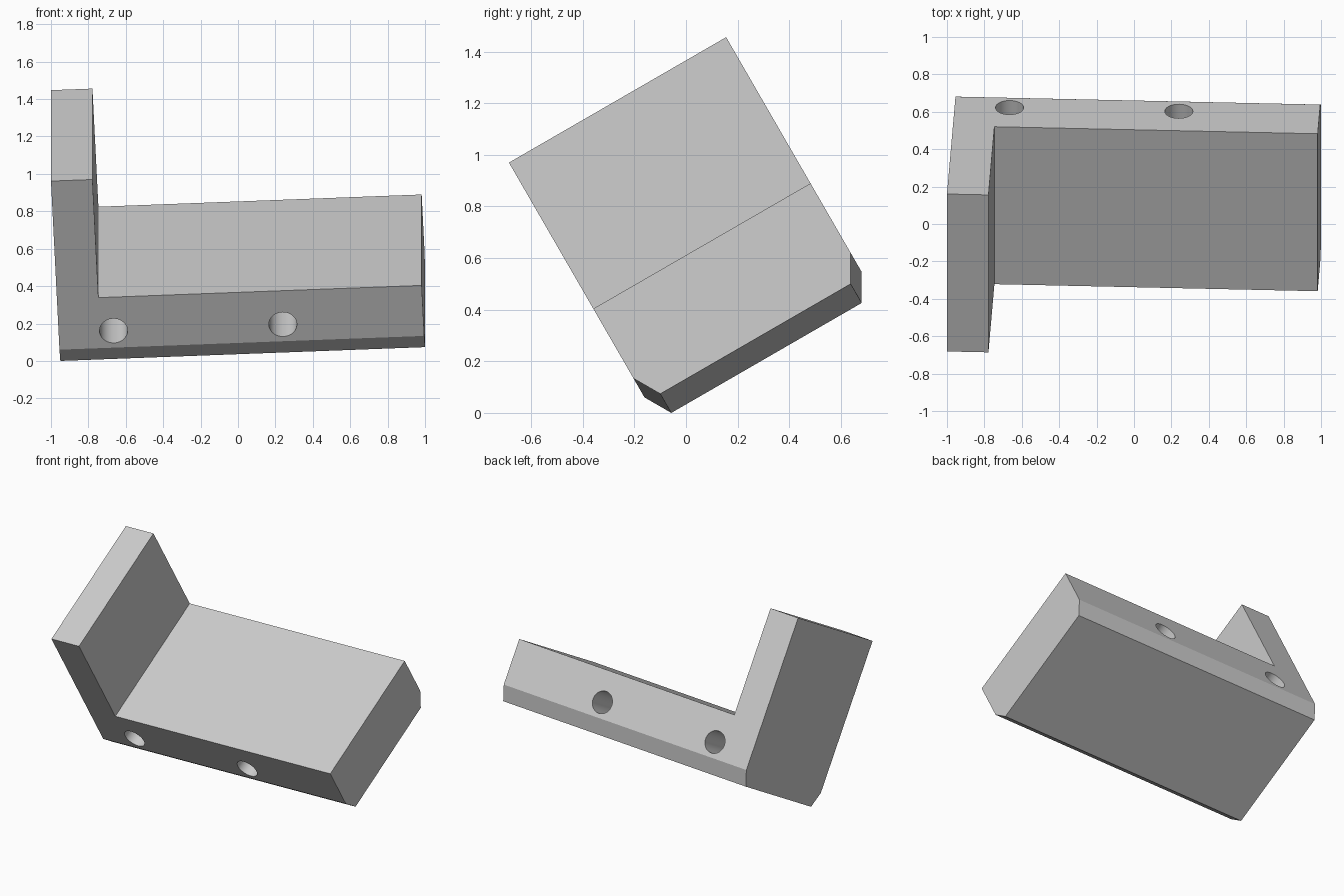
import bpy, bmesh
from math import radians, pi
from mathutils import Matrix, Vector

if "Cube" in bpy.data.objects:
    bpy.data.objects.remove(bpy.data.objects["Cube"], do_unlink=True)

LENGTH, DEPTH, HEIGHT = 1.952, 0.972, 1.146
BASE, WALL = 0.416, 0.222
CHAMFER_H, CHAMFER_W = 0.104, 0.06
HOLE_R = 0.075

grey = bpy.data.materials.new("light grey")
grey.use_nodes = True
colour = (0.6, 0.6, 0.6, 1)
grey.diffuse_color = colour
grey.node_tree.nodes["Principled BSDF"].inputs["Base Color"].default_value = colour

# Tilt of the whole bracket
tilt = (Matrix.Translation((-0.95, 0.312, 0.213))
        @ Matrix.Rotation(radians(30), 4, 'X')
        @ Matrix.Rotation(radians(-2.5), 4, 'Y'))


def add_object(name, bm):
    bmesh.ops.recalc_face_normals(bm, faces=bm.faces)
    mesh = bpy.data.meshes.new(name)
    bm.to_mesh(mesh)
    bm.free()
    mesh.materials.append(grey)
    obj = bpy.data.objects.new(name, mesh)
    obj.matrix_world = tilt
    bpy.context.collection.objects.link(obj)
    return obj


# L-shaped profile, extruded through the depth
bm = bmesh.new()
profile = [(0, CHAMFER_H), (LENGTH, CHAMFER_H), (LENGTH, BASE),
           (WALL, BASE), (WALL, HEIGHT), (0, HEIGHT)]
face = bm.faces.new([bm.verts.new((x, -DEPTH / 2, z)) for x, z in profile])
side = bmesh.ops.extrude_face_region(bm, geom=[face], use_keep_orig=True)
bmesh.ops.translate(bm, vec=(0, DEPTH, 0),
                    verts=[v for v in side["geom"] if isinstance(v, bmesh.types.BMVert)])

# Underside pulled down and narrowed to make the front and back chamfers
under = next(f for f in bm.faces if all(abs(v.co.z - CHAMFER_H) < 1e-5 for v in f.verts))
under = bmesh.ops.extrude_discrete_faces(bm, faces=[under])["faces"][0]
for v in under.verts:
    v.co.z = 0
    v.co.y -= CHAMFER_W if v.co.y > 0 else -CHAMFER_W
bmesh.ops.recalc_face_normals(bm, faces=bm.faces)
bmesh.ops.dissolve_limit(bm, angle_limit=radians(1), verts=bm.verts, edges=bm.edges)
bracket = add_object("bracket", bm)

# Two round holes through the base, front to back
bm = bmesh.new()
for x in (0.294, 1.2):
    bmesh.ops.create_cone(bm, cap_ends=True, segments=48, radius1=HOLE_R, radius2=HOLE_R,
                          depth=DEPTH * 1.5,
                          matrix=Matrix.Translation(Vector((x, 0, BASE / 2)))
                          @ Matrix.Rotation(pi / 2, 4, 'X'))
cutter = add_object("hole_cutter", bm)
cutter.hide_render = True
cutter.hide_set(True)

cut = bracket.modifiers.new("holes", 'BOOLEAN')
cut.operation = 'DIFFERENCE'
cut.solver = 'EXACT'
cut.object = cutter

# Apply the cut and drop the helper
bpy.ops.object.select_all(action='DESELECT')
bpy.context.view_layer.objects.active = bracket
bracket.select_set(True)
bpy.ops.object.modifier_apply(modifier=cut.name)
bpy.data.objects.remove(cutter, do_unlink=True)
bpy.ops.object.shade_smooth_by_angle(angle=radians(20))
